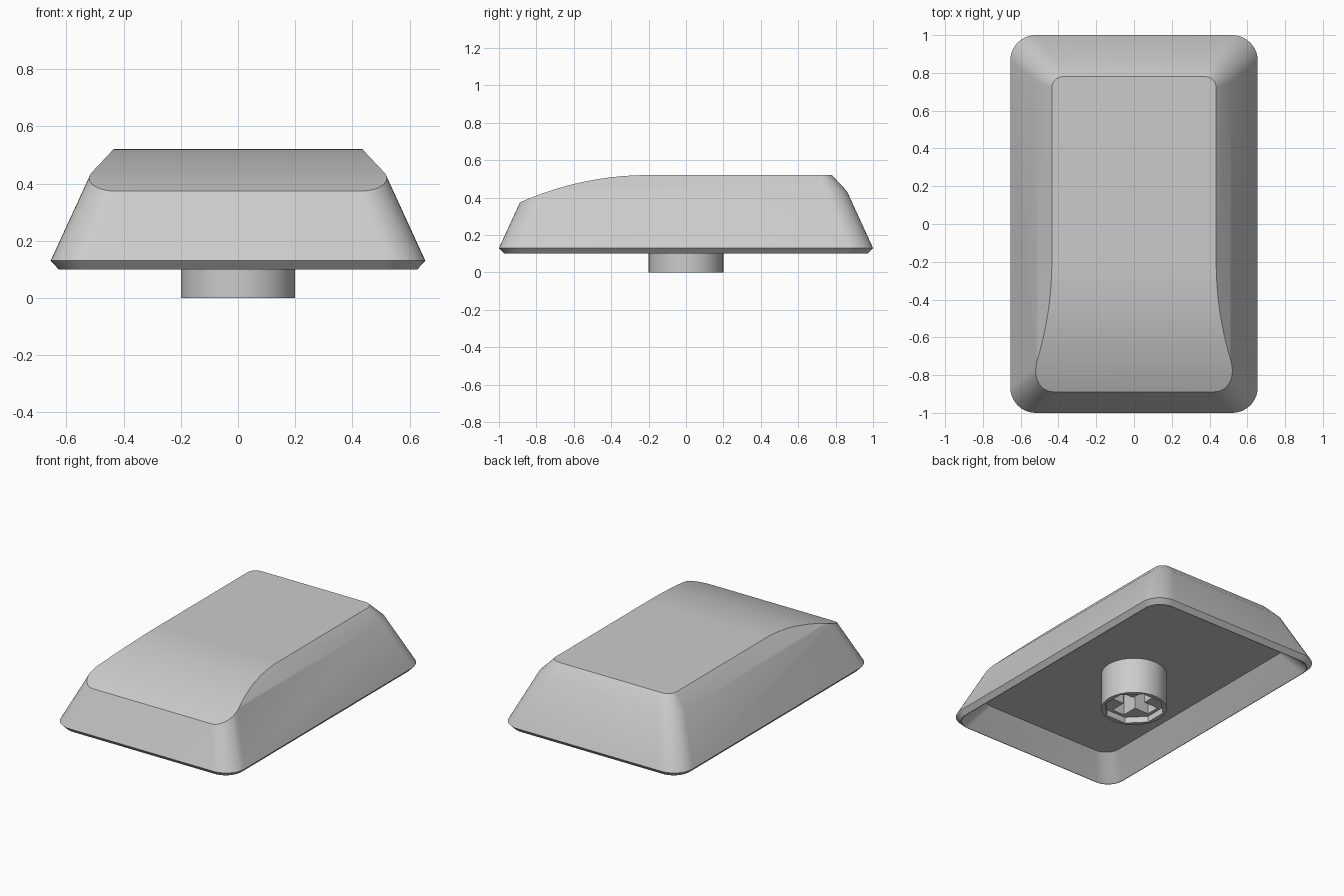
import bpy, bmesh, math

if "Cube" in bpy.data.objects:
    bpy.data.objects.remove(bpy.data.objects["Cube"])

grey = bpy.data.materials.new("grey plastic")
grey.diffuse_color = (0.6, 0.6, 0.6, 1)
grey.use_nodes = True
grey.node_tree.nodes["Principled BSDF"].inputs["Base Color"].default_value = grey.diffuse_color


def make(name, bm):
    bmesh.ops.recalc_face_normals(bm, faces=bm.faces)
    me = bpy.data.meshes.new(name)
    bm.to_mesh(me)
    bm.free()
    me.materials.append(grey)
    ob = bpy.data.objects.new(name, me)
    bpy.context.collection.objects.link(ob)
    return ob


def rounded_ring(bm, inset, z, r, n=10):
    """Rounded rectangle, inset from the widest outline."""
    hx, hy = 0.655 - inset - r, 1.0 - inset - r
    pts = []
    for k, (sx, sy) in enumerate(((1, 1), (-1, 1), (-1, -1), (1, -1))):
        for i in range(n + 1):
            a = math.pi / 2 * (k + i / n)
            pts.append(bm.verts.new((sx * hx + r * math.cos(a),
                                     sy * hy + r * math.sin(a), z)))
    return pts


def prism(name, pts, axis, lo, hi):
    """Extrude a 2D outline along x or z."""
    bm = bmesh.new()
    place = (lambda p, t: (t, *p)) if axis == "x" else (lambda p, t: (*p, t))
    a, b = ([bm.verts.new(place(p, t)) for p in pts] for t in (lo, hi))
    bm.faces.new(a)
    bm.faces.new(b)
    for i in range(len(pts)):
        j = (i + 1) % len(pts)
        bm.faces.new((a[i], a[j], b[j], b[i]))
    return make(name, bm)


def polygon(r, n, turn=0):
    return [(r * math.cos(turn + 2 * math.pi * i / n),
             r * math.sin(turn + 2 * math.pi * i / n)) for i in range(n)]


def cut(ob, cutter):
    mod = ob.modifiers.new("cut", "BOOLEAN")
    mod.operation, mod.solver, mod.object = "DIFFERENCE", "EXACT", cutter
    bpy.context.view_layer.objects.active = ob
    bpy.ops.object.modifier_apply(modifier=mod.name)
    bpy.data.objects.remove(cutter)


def smooth(ob):
    bpy.ops.object.select_all(action="DESELECT")
    ob.select_set(True)
    bpy.context.view_layer.objects.active = ob
    bpy.ops.object.shade_smooth_by_angle(angle=math.radians(30))


# Cap shell: cavity ceiling, rim, sloping walls, shoulder
bm = bmesh.new()
rings = [rounded_ring(bm, *s) for s in (
    (0.14, 0.24, 0.10), (0.032, 0.10, 0.11), (0.028, 0.10, 0.115),
    (0.0, 0.13, 0.135), (0.14, 0.435, 0.11), (0.22, 0.52, 0.06),
    (0.26, 0.5625, 0.035))]
for a, b in zip(rings, rings[1:]):
    for i in range(len(a)):
        j = (i + 1) % len(a)
        bm.faces.new((a[i], a[j], b[j], b[i]))
bm.faces.new(rings[0])
bm.faces.new(rings[-1])
cap = make("cap", bm)

# Top surface: flat at the back, rolling down in an arc to the front
R = 1.69
profile = [(1.2, 0.8), (1.2, 0.52)]
for i in range(33):
    d = i / 32
    profile.append((-0.2 - d, 0.52 - R + math.sqrt(R * R - d * d)))
profile.append((-1.2, 0.8))
cut(cap, prism("top_cutter", profile, "x", -1, 1))
smooth(cap)

# Mounting stem with a shallow recess and a cross-shaped socket
stem = prism("stem", polygon(0.2, 48), "z", 0, 0.25)
cut(stem, prism("recess_cutter", polygon(0.185, 8, math.pi / 8), "z", -0.1, 0.04))
w, l = 0.045, 0.15
cross = [(l, -w), (l, w), (w, w), (w, l), (-w, l), (-w, w),
         (-l, w), (-l, -w), (-w, -w), (-w, -l), (w, -l), (w, -w)]
cut(stem, prism("socket_cutter", cross, "z", -0.1, 0.2))
smooth(stem)
